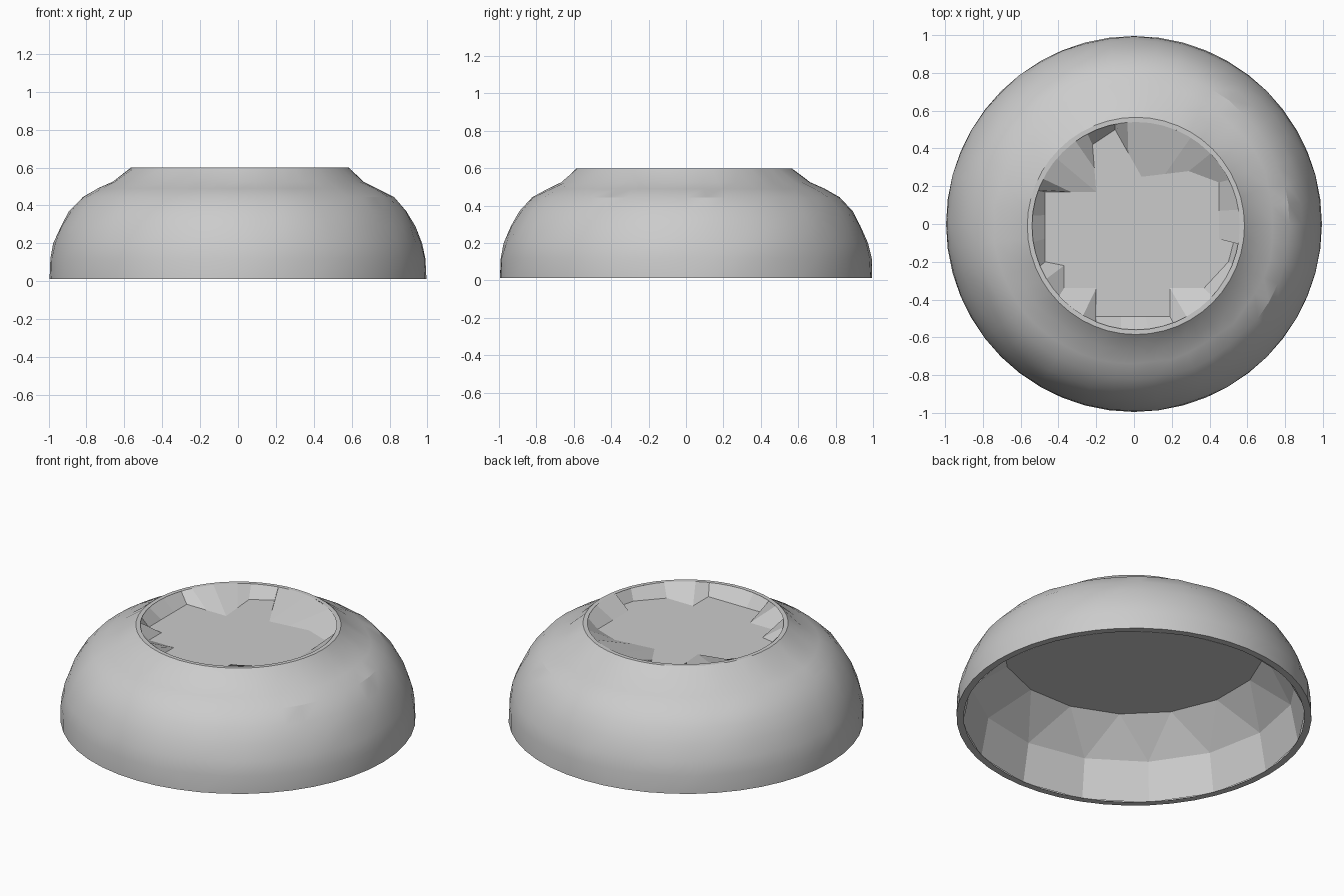
import bpy, bmesh, math, random
from mathutils import Vector

if "Cube" in bpy.data.objects:
    bpy.data.objects.remove(bpy.data.objects["Cube"])

random.seed(4)


def finish(bm, name, up=None):
    if up is None:
        bmesh.ops.recalc_face_normals(bm, faces=bm.faces)
    me = bpy.data.meshes.new(name)
    bm.to_mesh(me)
    bm.free()
    ob = bpy.data.objects.new(name, me)
    bpy.context.collection.objects.link(ob)
    return ob


def ring(bm, r, z, n, jitter=0.0, cx=0.0, cy=0.0, turn=0.0):
    out = []
    for i in range(n):
        a = 2 * math.pi * (i + turn) / n
        q = r + random.uniform(-jitter, jitter)
        out.append(bm.verts.new((cx + q * math.cos(a), cy + q * math.sin(a), z)))
    return out


def bridge(bm, a, b):
    n = len(a)
    for i in range(n):
        j = (i + 1) % n
        bm.faces.new((a[i], a[j], b[j], b[i]))


# outer dome: finely faceted shell with a chipped collar below the top rim
N = 48
profile = [(0.955, 0.012, 0), (0.995, 0.012, 0), (0.992, 0.12, 0.003),
           (0.972, 0.2, 0.004), (0.937, 0.29, 0.004), (0.89, 0.37, 0.005),
           (0.82, 0.445, 0.006), (0.74, 0.49, 0.008), (0.665, 0.525, 0.01)]
bm = bmesh.new()
rings = [ring(bm, r, z, N, j) for r, z, j in profile]
rings.append(ring(bm, 0.575, 0.6, N, 0, 0.01, -0.01))
rings.append(ring(bm, 0.55, 0.6, N, 0, 0.01, -0.01))
for a, b in zip(rings, rings[1:]):
    bridge(bm, a, b)
dome = finish(bm, "outer_dome", up=True)
for p in dome.data.polygons:
    p.use_smooth = True
bpy.context.view_layer.objects.active = dome
dome.select_set(True)
bpy.ops.object.shade_smooth_by_angle(angle=math.radians(20))

# inner lining: coarse slabs zigzagging up to a flat ceiling
M = 16
bm = bmesh.new()
low = ring(bm, 0.965, 0.012, M)
mid = ring(bm, 0.92, 0.25, M)
top = ring(bm, 0.74, 0.455, M, turn=0.5)
for i in range(M):
    j = (i + 1) % M
    bm.faces.new((low[j], low[i], mid[i], mid[j]))
    bm.faces.new((mid[j], mid[i], top[i]))
    bm.faces.new((mid[j], top[i], top[j]))
bm.faces.new(list(reversed(top)))
finish(bm, "inner_lining", up=True)

# top well: irregular flat floor with sloping chips rising to the rim
FLOOR_Z = 0.53
corners = [(-0.47, 0.17), (-0.47, -0.2), (-0.37, -0.22), (-0.37, -0.34),
           (-0.2, -0.34), (-0.2, -0.49), (0.19, -0.49), (0.19, -0.34),
           (0.37, -0.34), (0.5, -0.2), (0.53, -0.085), (0.45, -0.08),
           (0.45, 0.22), (0.29, 0.28), (0.04, 0.25), (-0.1, 0.5),
           (-0.22, 0.42), (-0.2, 0.17)]
outline = []
for k, c in enumerate(corners):
    a, b = Vector(c), Vector(corners[(k + 1) % len(corners)])
    steps = max(1, round((b - a).length / 0.13))
    outline += [a.lerp(b, s / steps) for s in range(steps)]
bm = bmesh.new()
floor, rim = [], []
for p in outline:
    d = p.normalized() * 0.56
    floor.append(bm.verts.new((p.x, p.y, FLOOR_Z)))
    rim.append(bm.verts.new((d.x + 0.01, d.y - 0.01, 0.599)))
for i in range(len(floor)):
    j = (i + 1) % len(floor)
    bm.faces.new((floor[i], rim[i], rim[j], floor[j]))
bm.faces.new(floor)
bmesh.ops.triangulate(bm, faces=[f for f in bm.faces if len(f.verts) > 4])
finish(bm, "top_well", up=True)
